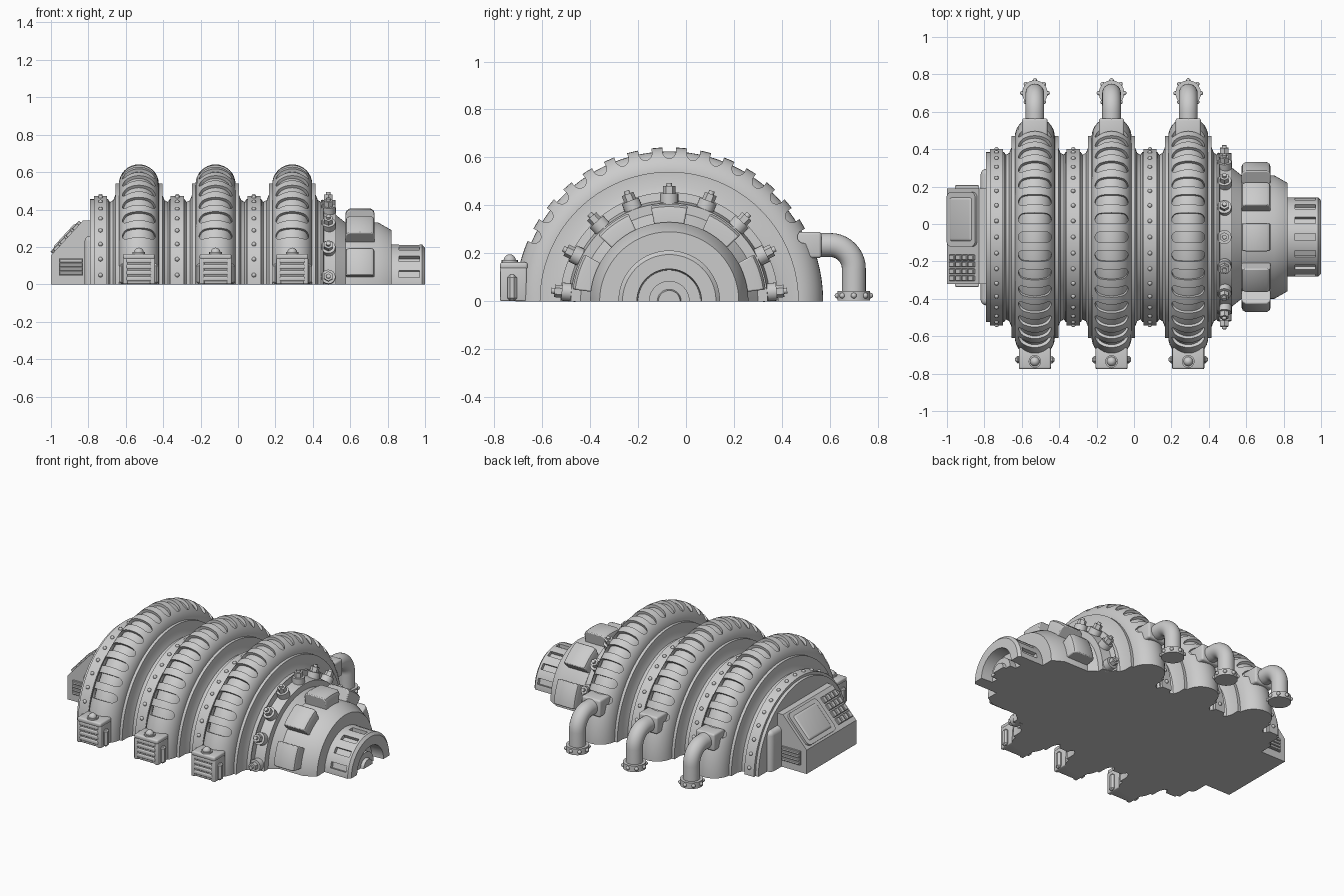
import bpy, bmesh
from math import sin, cos, pi, radians, atan2
from mathutils import Matrix, Vector

if "Cube" in bpy.data.objects:
    bpy.data.objects.remove(bpy.data.objects["Cube"])

grey = bpy.data.materials.new("machine_grey")
grey.use_nodes = True
colour = (0.6, 0.6, 0.6, 1)
grey.diffuse_color = colour
grey.node_tree.nodes["Principled BSDF"].inputs["Base Color"].default_value = colour

AXIS_Y = -0.07
COILS = [-0.53, -0.12, 0.29]
T = Matrix.Translation


def radial(x, r, deg):
    """Frame on the drum surface whose local z points outward."""
    return T((x, AXIS_Y, 0)) @ Matrix.Rotation(radians(deg - 90), 4, 'X') @ T((0, 0, r))


def fan(step, n):
    """Angles spread evenly about the top."""
    return [90 + step * k for k in range(-n, n + 1)]


def finish(name, bm):
    bmesh.ops.recalc_face_normals(bm, faces=bm.faces)
    mesh = bpy.data.meshes.new(name)
    bm.to_mesh(mesh)
    bm.free()
    mesh.materials.append(grey)
    ob = bpy.data.objects.new(name, mesh)
    bpy.context.collection.objects.link(ob)
    return ob


def box(bm, size, m, bevel=0, upright=False, segs=3):
    made = bmesh.ops.create_cube(bm, size=1, matrix=m @ Matrix.Diagonal((*size, 1)))
    if bevel:
        edges = {e for v in made["verts"] for e in v.link_edges}
        if upright:
            axis = (m.to_3x3() @ Vector((0, 0, 1))).normalized()
            edges = {e for e in edges
                     if abs((e.verts[0].co - e.verts[1].co).normalized().dot(axis)) > 0.9}
        bmesh.ops.bevel(bm, geom=list(edges), offset=bevel, segments=segs, profile=0.5,
                        affect='EDGES')


def cyl(bm, r1, r2, h, m, n=16):
    """Cylinder or cone standing on its frame's origin."""
    bmesh.ops.create_cone(bm, cap_ends=True, segments=n, radius1=r1, radius2=r2,
                          depth=h, matrix=m @ T((0, 0, h / 2)))


def dome(bm, r, m, flat=1.0):
    bmesh.ops.create_uvsphere(bm, u_segments=12, v_segments=8, radius=r,
                              matrix=m @ Matrix.Diagonal((1, 1, flat, 1)))


def half_lathe(name, profile, n=72, start=0, end=180):
    """Sweep a closed (x, r) profile about the drum axis and cap both ends."""
    bm = bmesh.new()
    rings = []
    for k in range(n + 1):
        a = radians(start + (end - start) * k / n)
        rings.append([bm.verts.new((x, AXIS_Y + r * cos(a), r * sin(a))) for x, r in profile])
    count = len(profile)
    for a, b in zip(rings, rings[1:]):
        for i in range(count):
            j = (i + 1) % count
            bm.faces.new((a[i], a[j], b[j], b[i]))
    bm.faces.new(rings[0])
    bm.faces.new(rings[-1])
    bmesh.ops.remove_doubles(bm, verts=bm.verts, dist=1e-5)
    return finish(name, bm)


def cut(ob, cutter):
    mod = ob.modifiers.new("cut", 'BOOLEAN')
    mod.operation, mod.solver, mod.object = 'DIFFERENCE', 'EXACT', cutter
    bpy.context.view_layer.objects.active = ob
    bpy.ops.object.modifier_apply(modifier=mod.name)
    bpy.data.objects.remove(cutter)


# Drum: collars under each coil, coves and riveted bands between them
drum = [(-0.79, 0), (-0.79, 0.455), (-0.77, 0.455), (-0.77, 0.472), (-0.70, 0.472), (-0.70, 0.455)]
for c in COILS:
    left = [(0.165, 0.455), (0.155, 0.44), (0.137, 0.45), (0.125, 0.48), (0.125, 0.54)]
    drum += [(c - d, r) for d, r in left]
    drum += [(c + d, r) for d, r in reversed(left)]
    if c != COILS[-1]:
        drum += [(c + d, r) for d, r in [(0.17, 0.455), (0.17, 0.472), (0.24, 0.472), (0.24, 0.455)]]
drum += [(0.46, 0.42), (0.525, 0.41), (0.525, 0.37), (0.575, 0.33), (0.575, 0)]
half_lathe("drum", drum)

# Coils: a ribbed outer tube over a smooth core
for c in COILS:
    for name, rad in (("coil_outer", 0.107), ("coil_core", 0.09)):
        ring = [(c + rad * cos(t * pi / 16), 0.535 + rad * sin(t * pi / 16)) for t in range(32)]
        coil = half_lathe(name, ring, 96)
        if name == "coil_outer":
            bm = bmesh.new()
            for deg in fan(9.2, 7):
                box(bm, (0.176, 0.056, 0.16), radial(c, 0.63, deg), 0.0275, True, 6)
            cut(coil, finish("groove_cutter", bm))

# Rivets on the bands
bm = bmesh.new()
for x in (-0.735, -0.325, 0.085):
    for deg in fan(10.5, 8):
        dome(bm, 0.012, radial(x, 0.472, deg))
finish("band_rivets", bm)

# Large bolts around the end ring
bm = bmesh.new()
for deg in fan(21.2, 4):
    m = radial(0.483, 0.39, deg)
    cyl(bm, 0.038, 0.038, 0.06, m, 20)
    cyl(bm, 0.026, 0.026, 0.09, m, 6)
    cyl(bm, 0.016, 0.012, 0.104, m, 12)
finish("ring_bolts", bm)

# Gear hub and raised pads
half_lathe("gear_hub", [(0.56, 0), (0.56, 0.33), (0.75, 0.33), (0.82, 0.29), (0.82, 0)])
for deg in fan(36, 2):
    pad = half_lathe("gear_pad", [(0.575, 0.31), (0.575, 0.38), (0.581, 0.395), (0.598, 0.405),
                                  (0.71, 0.405), (0.725, 0.395), (0.73, 0.38), (0.73, 0.31)],
                     8, deg - 11, deg + 11)
    bev = pad.modifiers.new("round", 'BEVEL')
    bev.width, bev.segments, bev.angle_limit = 0.006, 2, radians(50)

# Nozzle with a stepped bore and cut windows
nozzle = half_lathe("nozzle", [(0.81, 0), (0.81, 0.212), (0.985, 0.212), (1.0, 0.195), (1.0, 0.135),
                               (0.92, 0.13), (0.92, 0.085), (0.965, 0.085), (0.965, 0.05),
                               (0.985, 0.045), (0.985, 0)])
bm = bmesh.new()
for deg in fan(25, 3):
    box(bm, (0.11, 0.038, 0.06), radial(0.915, 0.22, deg))
cut(nozzle, finish("window_cutter", bm))

# Outlet pipes at the back
for c in COILS:
    bm = bmesh.new()
    stations = [(0.45, 0.235, 0)]
    stations += [(0.60 + 0.1 * sin(a), 0.135 + 0.1 * cos(a), a)
                 for a in (radians(9 * k) for k in range(11))]
    stations.append((0.70, 0.02, pi / 2))
    rings = [[bm.verts.new((c + 0.05 * cos(t), y + 0.05 * sin(t) * sin(a), z + 0.05 * sin(t) * cos(a)))
              for t in (k * pi / 12 for k in range(24))] for y, z, a in stations]
    for a, b in zip(rings, rings[1:]):
        for i in range(24):
            bm.faces.new((a[i], a[i - 1], b[i - 1], b[i]))
    finish("outlet_pipe", bm)
    bm = bmesh.new()
    box(bm, (0.135, 0.13, 0.11), T((c, 0.5, 0.235)), 0.012)
    finish("pipe_socket", bm)
    bm = bmesh.new()
    cyl(bm, 0.068, 0.068, 0.04, T((c, 0.70, 0.003)), 32)
    for k in range(8):
        a = k * pi / 4
        dome(bm, 0.012, T((c + 0.068 * cos(a), 0.70 + 0.068 * sin(a), 0.024)))
    finish("pipe_flange", bm)

# Louvred boxes at the front, each with a knob
for c in COILS:
    bm = bmesh.new()
    box(bm, (0.155, 0.14, 0.13), T((c, -0.698, 0.066)), 0.008)
    box(bm, (0.17, 0.115, 0.03), T((c, -0.718, 0.148)), 0.01)
    for s in (-1, 1):
        box(bm, (0.026, 0.11, 0.14), T((c + s * 0.073, -0.72, 0.071)), 0.006)
        box(bm, (0.03, 0.04, 0.11), T((c + s * 0.09, -0.725, 0.056)), 0.012, segs=1)
    for k in range(4):
        box(bm, (0.135, 0.014, 0.024), T((c, -0.769, 0.03 + 0.032 * k)), 0.006)
    finish("vent_box", bm)
    bm = bmesh.new()
    cyl(bm, 0.034, 0.034, 0.012, T((c, -0.735, 0.16)))
    dome(bm, 0.026, T((c, -0.735, 0.17)))
    finish("vent_knob", bm)

# Console wedge and the rounded mount behind it
bm = bmesh.new()
face = bm.faces.new([bm.verts.new((x, -0.32, z)) for x, z in
                     [(-1, 0), (-1, 0.155), (-0.83, 0.34), (-0.78, 0.34), (-0.78, 0)]])
side = bmesh.ops.extrude_face_region(bm, geom=[face])["geom"]
bmesh.ops.translate(bm, vec=(0, 0.51, 0), verts=[v for v in side if isinstance(v, bmesh.types.BMVert)])
finish("console", bm)
bm = bmesh.new()
box(bm, (0.1, 0.73, 0.3), T((-0.77, AXIS_Y, 0.11)), 0.03, segs=4)
bmesh.ops.bisect_plane(bm, geom=bm.verts[:] + bm.edges[:] + bm.faces[:], plane_co=(0, 0, 0),
                       plane_no=(0, 0, -1), clear_outer=True)
bmesh.ops.holes_fill(bm, edges=bm.edges)
finish("console_mount", bm)

# Screen and keypad on the sloped face
slope = T((-0.915, 0, 0.2475)) @ Matrix.Rotation(-atan2(0.185, 0.17), 4, 'Y')
bm = bmesh.new()
box(bm, (0.225, 0.29, 0.03), slope @ T((0, 0.025, 0)), 0.03, True, 5)
finish("screen_frame", bm)
bm = bmesh.new()
box(bm, (0.18, 0.24, 0.04), slope @ T((0, 0.025, 0.002)), 0.018, segs=4)
finish("screen", bm)
bm = bmesh.new()
for i in range(4):
    for j in range(4):
        box(bm, (0.042, 0.03, 0.03), slope @ T((-0.075 + 0.05 * i, -0.29 + 0.037 * j, 0)), 0.004, segs=1)
finish("keypad", bm)

# Side vents of the console
bm = bmesh.new()
for y in (-0.32, 0.19):
    box(bm, (0.13, 0.02, 0.09), T((-0.893, y, 0.093)))
    for k in range(4):
        box(bm, (0.125, 0.036, 0.017), T((-0.893, y, 0.06 + 0.022 * k)), 0.003, segs=1)
finish("console_vents", bm)

# Smooth shading with sharp edges kept
for ob in bpy.context.collection.objects:
    ob.select_set(ob.type == 'MESH')
bpy.context.view_layer.objects.active = bpy.data.objects["drum"]
bpy.ops.object.shade_smooth_by_angle(angle=radians(35))
